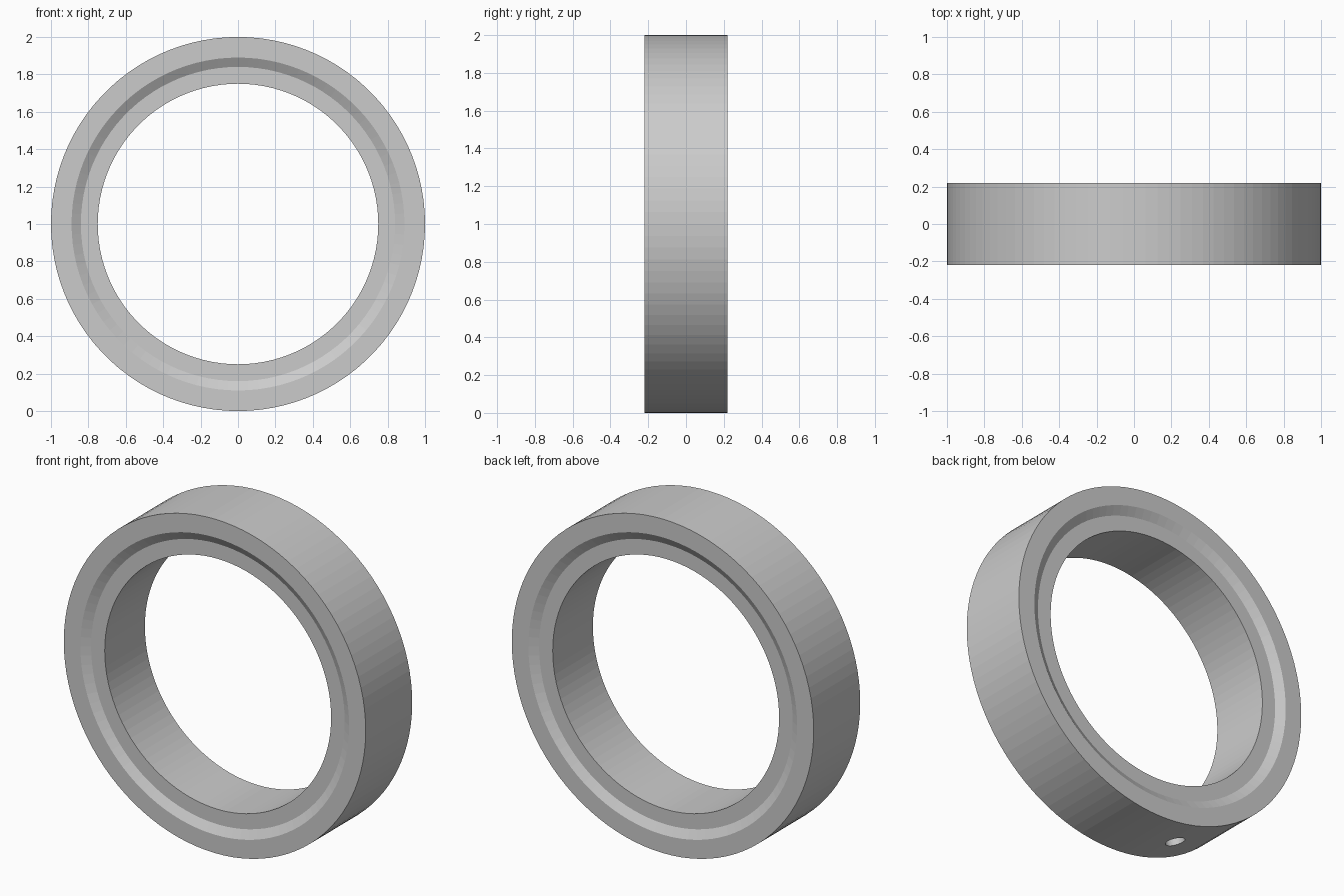
import bpy, bmesh, math
from mathutils import Matrix, Vector

if "Cube" in bpy.data.objects:
    bpy.data.objects.remove(bpy.data.objects["Cube"])

SEGMENTS = 100
HALF = 0.22
RECESS = 0.03

# Closed (radius, y) section: stepped faces joined by sloping seal bands
front = [(0.75, -HALF + RECESS), (0.84, -HALF + RECESS), (0.89, -HALF), (1.0, -HALF)]
front[0] = (0.75, -HALF + RECESS)
profile = front + [(r, -y) for r, y in reversed(front)]

# Bearing ring: revolve the section around the y axis
bm = bmesh.new()
rings = []
for i in range(SEGMENTS):
    a = 2 * math.pi * i / SEGMENTS
    rings.append([bm.verts.new((r * math.sin(a), y, 1 + r * math.cos(a))) for r, y in profile])
n = len(profile)
for i in range(SEGMENTS):
    a, b = rings[i], rings[(i + 1) % SEGMENTS]
    for j in range(n):
        k = (j + 1) % n
        bm.faces.new((a[j], a[k], b[k], b[j]))
bmesh.ops.recalc_face_normals(bm, faces=bm.faces)
mesh = bpy.data.meshes.new("bearing_ring")
bm.to_mesh(mesh)
bm.free()
ring = bpy.data.objects.new("bearing_ring", mesh)
bpy.context.collection.objects.link(ring)

# Oil hole: blind bore near the bottom of the outer rim
angle = math.radians(17)
direction = Vector((-math.sin(angle), 0, -math.cos(angle)))
bm = bmesh.new()
bmesh.ops.create_cone(bm, cap_ends=True, segments=32, radius1=0.055, radius2=0.055, depth=0.24)
rotation = direction.to_track_quat('Z', 'Y').to_matrix().to_4x4()
place = Matrix.Translation(Vector((0, 0, 1)) + direction * 1.0)
bmesh.ops.transform(bm, matrix=place @ rotation, verts=bm.verts)
mesh = bpy.data.meshes.new("oil_hole_cutter")
bm.to_mesh(mesh)
bm.free()
cutter = bpy.data.objects.new("oil_hole_cutter", mesh)
bpy.context.collection.objects.link(cutter)
cutter.hide_render = True
cutter.hide_set(True)

cut = ring.modifiers.new("oil_hole", 'BOOLEAN')
cut.operation = 'DIFFERENCE'
cut.solver = 'EXACT'
cut.object = cutter
